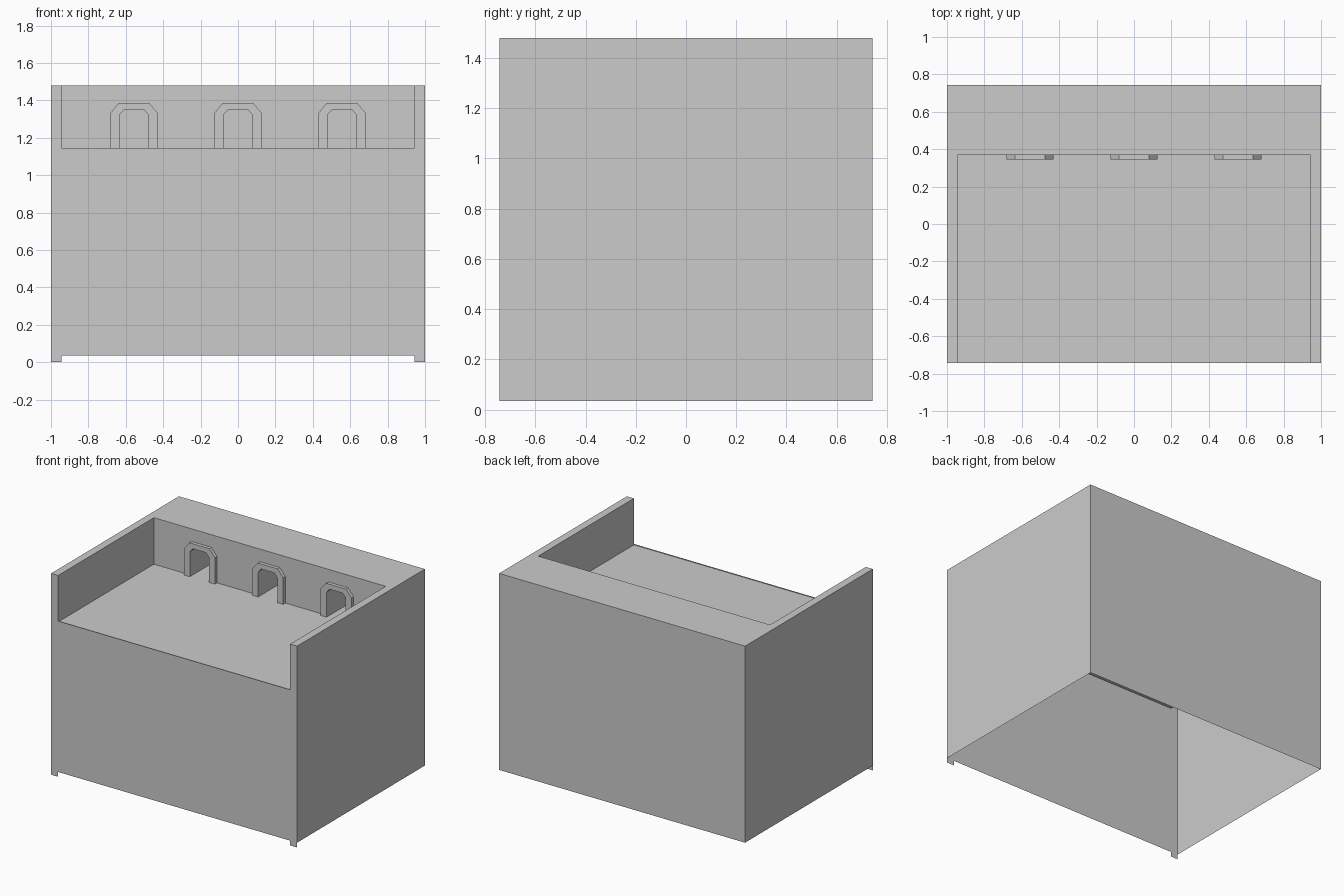
import bpy, bmesh
from mathutils import Vector

if "Cube" in bpy.data.objects:
    bpy.data.objects.remove(bpy.data.objects["Cube"])

W, D, H = 1.0, 0.742, 1.48      # half width, half depth, height
IN, BASE = 0.943, 0.035         # inner half width, lower edge of the shell
RIM, FLOOR, WALL = 1.145, 1.138, 0.37  # front rim, shelf height, back block face
NICHE = 0.67                    # depth position of the niche back

grey = bpy.data.materials.new("plain grey")
grey.diffuse_color = (0.6, 0.6, 0.6, 1)
grey.use_nodes = True
grey.node_tree.nodes["Principled BSDF"].inputs["Base Color"].default_value = grey.diffuse_color


def make(name, faces):
    """Object from a list of (points, facing direction)."""
    bm = bmesh.new()
    for pts, facing in faces:
        f = bm.faces.new([bm.verts.new(p) for p in pts])
        f.normal_update()
        if f.normal.dot(Vector(facing)) < 0:
            f.normal_flip()
    bmesh.ops.remove_doubles(bm, verts=bm.verts, dist=0.0001)
    me = bpy.data.meshes.new(name)
    bm.to_mesh(me)
    bm.free()
    me.materials.append(grey)
    ob = bpy.data.objects.new(name, me)
    bpy.context.collection.objects.link(ob)
    return ob


def at_y(profile, y):
    return [(x, y, z) for x, z in profile]


def at_z(profile, z):
    return [(x, y, z) for x, y in profile]


def rect_x(x, y0, y1, z0, z1):
    return [(x, y0, z0), (x, y1, z0), (x, y1, z1), (x, y0, z1)]


def mirrored(right):
    """Close a profile by adding its left half."""
    return right + [(-x, v) for x, v in reversed(right)]


def arch(cx, half, flat, shoulder, top):
    return [(cx - half, FLOOR), (cx - half, shoulder), (cx - flat, top),
            (cx + flat, top), (cx + half, shoulder), (cx + half, FLOOR)]


centres = (-0.556, 0, 0.556)
outer = [arch(c, 0.126, 0.08, 1.333, 1.387) for c in centres]
inner = [arch(c, 0.078, 0.053, 1.322, 1.35) for c in centres]

# outer shell, open underneath, with two flat tabs at the front corners
front = mirrored([(IN, BASE), (IN, 0), (W, 0), (W, H), (IN, H), (IN, RIM)])
back = [(-W, BASE), (W, BASE), (W, H), (-W, H)]
make("front_panel", [(at_y(front, -D), (0, -1, 0))])
make("back_panel", [(at_y(back, D), (0, 1, 0))])
make("side_panels", [(rect_x(s * W, -D, D, BASE, H), (s, 0, 0)) for s in (-1, 1)])

# top surface: back block and two side arms
top = mirrored([(IN, WALL), (IN, -D), (W, -D), (W, D)])
make("top_surface", [(at_z(top, H), (0, 0, 1))])

# inside of the recess
make("arm_inner_walls", [(rect_x(s * IN, -D, WALL, FLOOR, H), (-s, 0, 0)) for s in (-1, 1)])
shelf = [(-IN, -D), (IN, -D), (IN, WALL), (-IN, WALL)]
make("shelf", [(at_z(shelf, FLOOR), (0, 0, 1))])
wall = [(-IN, FLOOR)] + [p for a in inner for p in a] + [(IN, FLOOR), (IN, H), (-IN, H)]
make("recess_back_wall", [(at_y(wall, WALL), (0, -1, 0))])

# raised arch frames with niches behind them
FACE = 0.345
for n, (cx, o, i) in enumerate(zip(centres, outer, inner), 1):
    mid = Vector((cx, 0, 1.22))
    frame, niche = [], []
    for k in range(5):
        frame.append((at_y([o[k], o[k + 1], i[k + 1], i[k]], FACE), (0, -1, 0)))
        for prof, y1, sign, out in ((o, WALL, 1, frame), (i, NICHE, -1, niche)):
            a, b = prof[k], prof[k + 1]
            centre = Vector(((a[0] + b[0]) / 2, 0, (a[1] + b[1]) / 2))
            quad = [(a[0], FACE, a[1]), (b[0], FACE, b[1]), (b[0], y1, b[1]), (a[0], y1, a[1])]
            out.append((quad, (centre - mid) * sign))
    niche.append((at_y(i, NICHE), (0, -1, 0)))
    x0, x1 = i[0][0], i[-1][0]
    niche.append((at_z([(x0, WALL), (x1, WALL), (x1, NICHE), (x0, NICHE)], FLOOR), (0, 0, 1)))
    make(f"arch_frame_{n}", frame)
    make(f"niche_{n}", niche)
